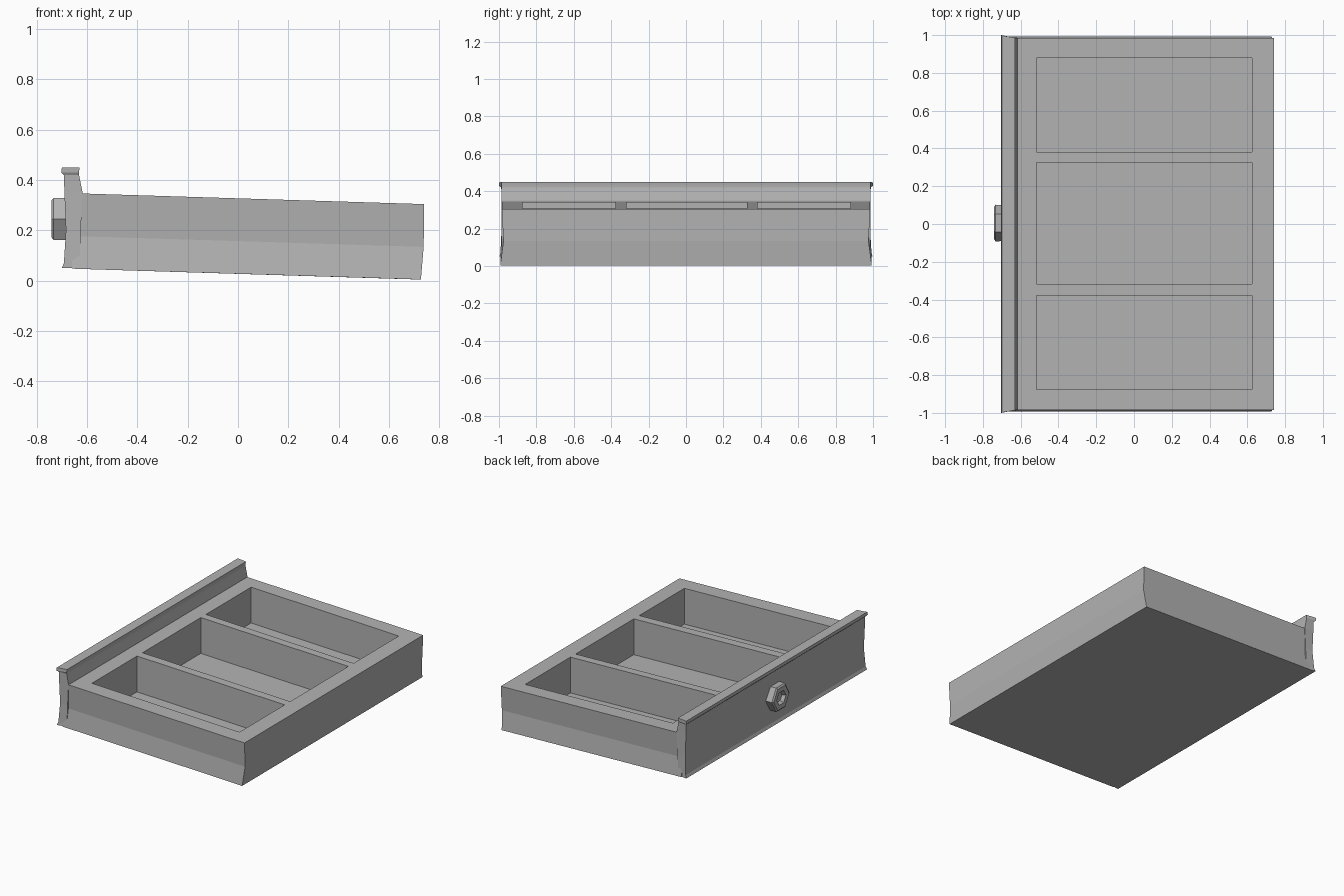
import bpy, bmesh, math
from mathutils import Vector

cube = bpy.data.objects.get("Cube")
if cube:
    bpy.data.objects.remove(cube, do_unlink=True)

grey = bpy.data.materials.new("plain_grey")
grey.use_nodes = True
GREY = (0.45, 0.45, 0.45, 1)
grey.diffuse_color = GREY
grey.node_tree.nodes["Principled BSDF"].inputs["Base Color"].default_value = GREY


def finish(name, bm):
    bmesh.ops.recalc_face_normals(bm, faces=bm.faces)
    mesh = bpy.data.meshes.new(name)
    bm.to_mesh(mesh)
    bm.free()
    mesh.materials.append(grey)
    obj = bpy.data.objects.new(name, mesh)
    bpy.context.collection.objects.link(obj)
    return obj


def loft(bm, rings):
    """Skin a stack of closed rings and cap both ends; returns the caps."""
    loops = [[bm.verts.new(p) for p in ring] for ring in rings]
    for a, b in zip(loops, loops[1:]):
        for i in range(len(a)):
            j = (i + 1) % len(a)
            bm.faces.new((a[i], a[j], b[j], b[i]))
    return bm.faces.new(loops[0]), bm.faces.new(loops[-1])


# Tray: a sloping slab with three pockets sunk into the top
def slope(x):
    return -0.031 * x


xs = [-0.66, -0.515, 0.625, 0.74]
ys = [-0.985, -0.875, -0.378, -0.317, 0.325, 0.382, 0.88, 0.985]
bm = bmesh.new()
grid = [[bm.verts.new((x, y, 0.327 + slope(x))) for y in ys] for x in xs]
pockets = []
for i in range(len(xs) - 1):
    for j in range(len(ys) - 1):
        face = bm.faces.new((grid[i][j], grid[i + 1][j], grid[i + 1][j + 1], grid[i][j + 1]))
        if i == 1 and j % 2 == 1:
            pockets.append(face)

# outer walls pinch in slightly halfway down and flare at the foot
rim = [e for e in bm.edges if e.is_boundary]
for drop, half, back in ((0.17, 0.976, 0.738), (0.13, 0.993, 0.727)):
    out = bmesh.ops.extrude_edge_only(bm, edges=rim)["geom"]
    rim = [g for g in out if isinstance(g, bmesh.types.BMEdge)]
    for v in (g for g in out if isinstance(g, bmesh.types.BMVert)):
        v.co.z -= drop
        if abs(v.co.y) > 0.95:
            v.co.y = math.copysign(half, v.co.y)
        if v.co.x > 0.7:
            v.co.x = back
bmesh.ops.contextual_create(bm, geom=rim)

# pocket floors
for face in pockets:
    out = bmesh.ops.extrude_discrete_faces(bm, faces=[face])["faces"]
    bmesh.ops.translate(bm, verts=out[0].verts, vec=Vector((0, 0, -0.25)))
finish("tray", bm)

# Front panel: waisted board with a flared lip at top and bottom
sections = [  # height, outer x, inner x, outer half width
    (0.05, -0.70, -0.64, 0.998),
    (0.07, -0.692, -0.63, 0.992),
    (0.20, -0.684, -0.625, 0.984),
    (0.35, -0.690, -0.618, 0.986),
    (0.42, -0.692, -0.632, 0.988),
    (0.43, -0.703, -0.632, 1.0),
    (0.45, -0.700, -0.630, 0.998),
]
bm = bmesh.new()
loft(bm, [[(xo, -h, z), (xi, -0.986, z), (xi, 0.986, z), (xo, h, z)]
          for z, xo, xi, h in sections])
finish("front_panel", bm)


# Knob: hexagonal nut shape with a dished centre
def hexagon(x, r):
    return [(x, 0.005 + r * math.cos(i * math.pi / 3), 0.245 + r * math.sin(i * math.pi / 3))
            for i in range(6)]


bm = bmesh.new()
loft(bm, [hexagon(-0.67, 0.095), hexagon(-0.733, 0.097), hexagon(-0.741, 0.085),
          hexagon(-0.740, 0.050), hexagon(-0.718, 0.036)])
finish("knob", bm)
